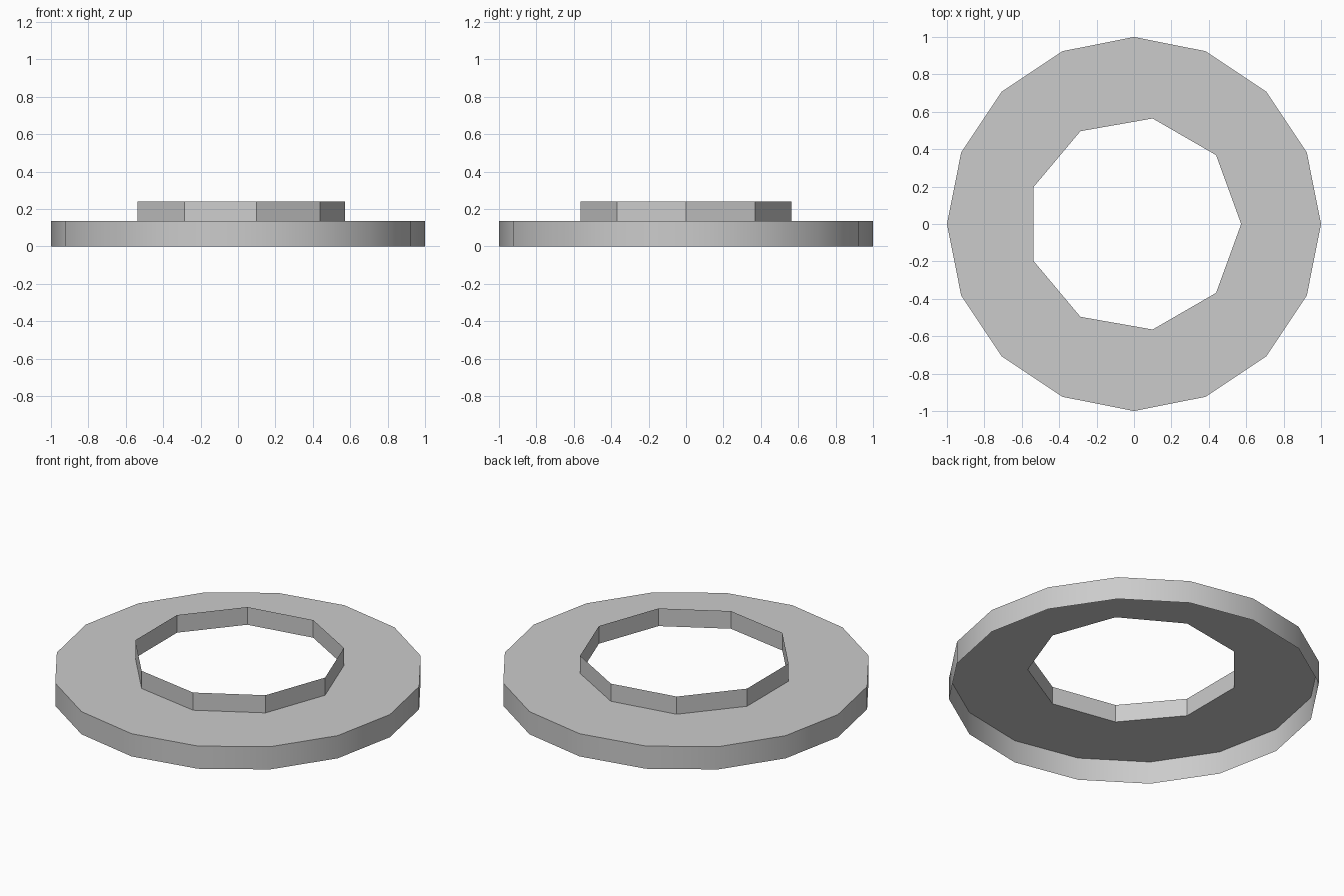
import bpy
import bmesh
from math import cos, sin, tau, radians

cube = bpy.data.objects.get("Cube")
if cube:
    bpy.data.objects.remove(cube, do_unlink=True)

OUTER_RADIUS, OUTER_SIDES = 1.0, 16
INNER_RADIUS, INNER_SIDES = 0.573, 9
PLATE_Z, COLLAR_Z = 0.135, 0.24

grey = bpy.data.materials.new("light_grey")
grey.use_nodes = True
colour = (0.6, 0.6, 0.6, 1)
grey.diffuse_color = colour
grey.node_tree.nodes["Principled BSDF"].inputs["Base Color"].default_value = colour


def ring(bm, radius, sides, z):
    """Closed loop of edges, first corner on +x."""
    verts = [bm.verts.new((radius * cos(tau * i / sides), radius * sin(tau * i / sides), z))
             for i in range(sides)]
    return [bm.edges.new((verts[i - 1], verts[i])) for i in range(sides)]


def finish(name, bm):
    mesh = bpy.data.meshes.new(name)
    bm.to_mesh(mesh)
    bm.free()
    obj = bpy.data.objects.new(name, mesh)
    bpy.context.collection.objects.link(obj)
    mesh.materials.append(grey)
    bpy.ops.object.select_all(action='DESELECT')
    obj.select_set(True)
    bpy.context.view_layer.objects.active = obj
    bpy.ops.object.shade_smooth_by_angle(angle=radians(30))


def wall(name, radius, sides, low, high):
    """Open band standing between two heights."""
    bm = bmesh.new()
    base = ring(bm, radius, sides, low)
    raised = bmesh.ops.extrude_edge_only(bm, edges=base)["geom"]
    for v in raised:
        if isinstance(v, bmesh.types.BMVert):
            v.co.z = high
    bm.normal_update()
    for f in bm.faces:
        if f.normal.dot(f.calc_center_median()) < f.normal.z * f.calc_center_median().z:
            f.normal_flip()
    finish(name, bm)


# Flat top plate with the nine-sided hole, open underneath
bm = bmesh.new()
edges = ring(bm, OUTER_RADIUS, OUTER_SIDES, PLATE_Z) + ring(bm, INNER_RADIUS, INNER_SIDES, PLATE_Z)
bmesh.ops.triangle_fill(bm, edges=edges, use_beauty=True, normal=(0, 0, 1))
bm.normal_update()
for f in bm.faces:
    if f.normal.z < 0:
        f.normal_flip()
finish("top_plate", bm)

# Rim around the outside and thin collar around the hole
wall("outer_rim", OUTER_RADIUS, OUTER_SIDES, 0, PLATE_Z)
wall("inner_collar", INNER_RADIUS, INNER_SIDES, PLATE_Z, COLLAR_Z)
